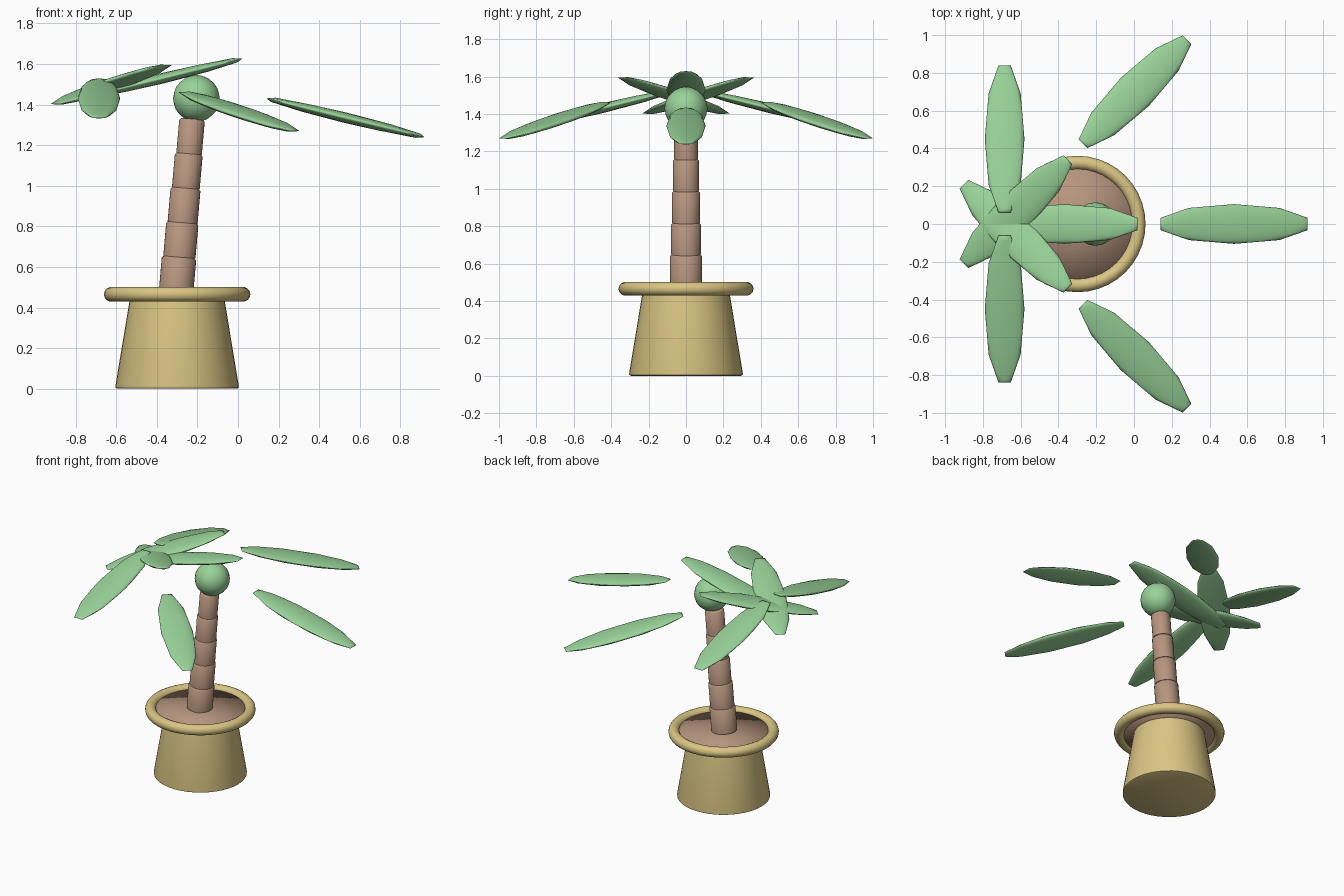
import bpy, bmesh, math
from mathutils import Matrix, Vector

cube = bpy.data.objects.get("Cube")
if cube:
    bpy.data.objects.remove(cube, do_unlink=True)


def material(name, color):
    m = bpy.data.materials.new(name)
    m.use_nodes = True
    m.diffuse_color = (*color, 1)
    m.node_tree.nodes["Principled BSDF"].inputs["Base Color"].default_value = (*color, 1)
    return m


leaf_green = material("leaf_green", (0.32, 0.65, 0.32))
bark_brown = material("bark_brown", (0.47, 0.30, 0.21))
pot_yellow = material("pot_yellow", (0.70, 0.56, 0.23))


def finish(name, bm, mat, matrix=Matrix(), sharp_angle=None):
    """Turn a bmesh into a smooth shaded object, optionally keeping sharp edges."""
    bmesh.ops.recalc_face_normals(bm, faces=bm.faces)
    mesh = bpy.data.meshes.new(name)
    bm.to_mesh(mesh)
    bm.free()
    mesh.shade_smooth()
    if sharp_angle:
        mesh.set_sharp_from_angle(angle=math.radians(sharp_angle))
    mesh.materials.append(mat)
    obj = bpy.data.objects.new(name, mesh)
    obj.matrix_world = matrix
    bpy.context.collection.objects.link(obj)
    return obj


def lathe(name, profile, mat, matrix, steps=40, closed=False, sharp_angle=None):
    """Spin an (r, z) profile about z."""
    bm = bmesh.new()
    verts = [bm.verts.new((r, 0, z)) for r, z in profile]
    pairs = list(zip(verts, verts[1:]))
    if closed:
        pairs.append((verts[-1], verts[0]))
    edges = [bm.edges.new(p) for p in pairs]
    bmesh.ops.spin(bm, geom=verts + edges, axis=(0, 0, 1), cent=(0, 0, 0),
                   steps=steps, angle=2 * math.pi, use_duplicate=False)
    bmesh.ops.remove_doubles(bm, verts=bm.verts, dist=1e-5)
    return finish(name, bm, mat, matrix, sharp_angle)


def ico(name, subdivisions, mat, matrix):
    bm = bmesh.new()
    bmesh.ops.create_icosphere(bm, subdivisions=subdivisions, radius=1)
    return finish(name, bm, mat, matrix)


# Pot: tapered body, round rim, soil disc
pot_at = Matrix.Translation((-0.30, 0, 0))
lathe("pot_body", [(0, 0), (0.295, 0), (0.303, 0.004), (0.304, 0.014), (0.23, 0.46), (0, 0.46)],
      pot_yellow, pot_at, sharp_angle=50)
rim = [(0.325 + 0.036 * math.cos(a), 0.465 + 0.036 * math.sin(a))
       for a in (i * math.tau / 14 for i in range(14))]
lathe("pot_rim", rim, pot_yellow, pot_at, closed=True)
lathe("soil", [(0, 0.445), (0.305, 0.445), (0.305, 0.475), (0, 0.475)], bark_brown, pot_at)

# Trunk: stacked, leaning, narrowing segments
lean = math.radians(5)
for i in range(5):
    r, h = 0.085 - 0.0055 * i, 0.172
    base = Matrix.Translation((-0.305 + 0.016 * i, 0, 0.478 + 0.17 * i))
    lathe(f"trunk_segment_{i + 1}",
          [(0, 0), (r, 0), (r, h - 0.01), (r - 0.01, h), (0, h)],
          bark_brown, base @ Matrix.Rotation(lean, 4, 'Y'), steps=32, sharp_angle=50)

# Round crown on top of the trunk
ico("crown", 3, leaf_green, Matrix.Translation((-0.205, 0, 1.43)) @ Matrix.Scale(0.115, 4))

# Leaves: flattened faceted ellipsoids, each dipping along its own heading
droop = Matrix.Rotation(math.radians(13.8), 4, 'Y')
size = Matrix.Diagonal((0.422, 0.105, 0.026, 1))


def leaf(name, center, heading):
    ico(name, 2, leaf_green, Matrix.Translation(center)
        @ Matrix.Rotation(math.radians(heading), 4, 'Z') @ droop @ size)


leaf("leaf_outer", (0.53, 0, 1.335), 0)
leaf("leaf_inner", (-0.37, 0, 1.53), 180)
for side, s in (("left_half", 1), ("right_half", -1)):
    leaf(f"leaf_far_{side}", (0.005, 0.70 * s, 1.365), 45 * s)
    leaf(f"leaf_side_{side}", (-0.685, 0.45 * s, 1.43), 90 * s)
    leaf(f"leaf_cross_{side}", (-0.625, -0.065 * s, 1.498), 135 * s)
